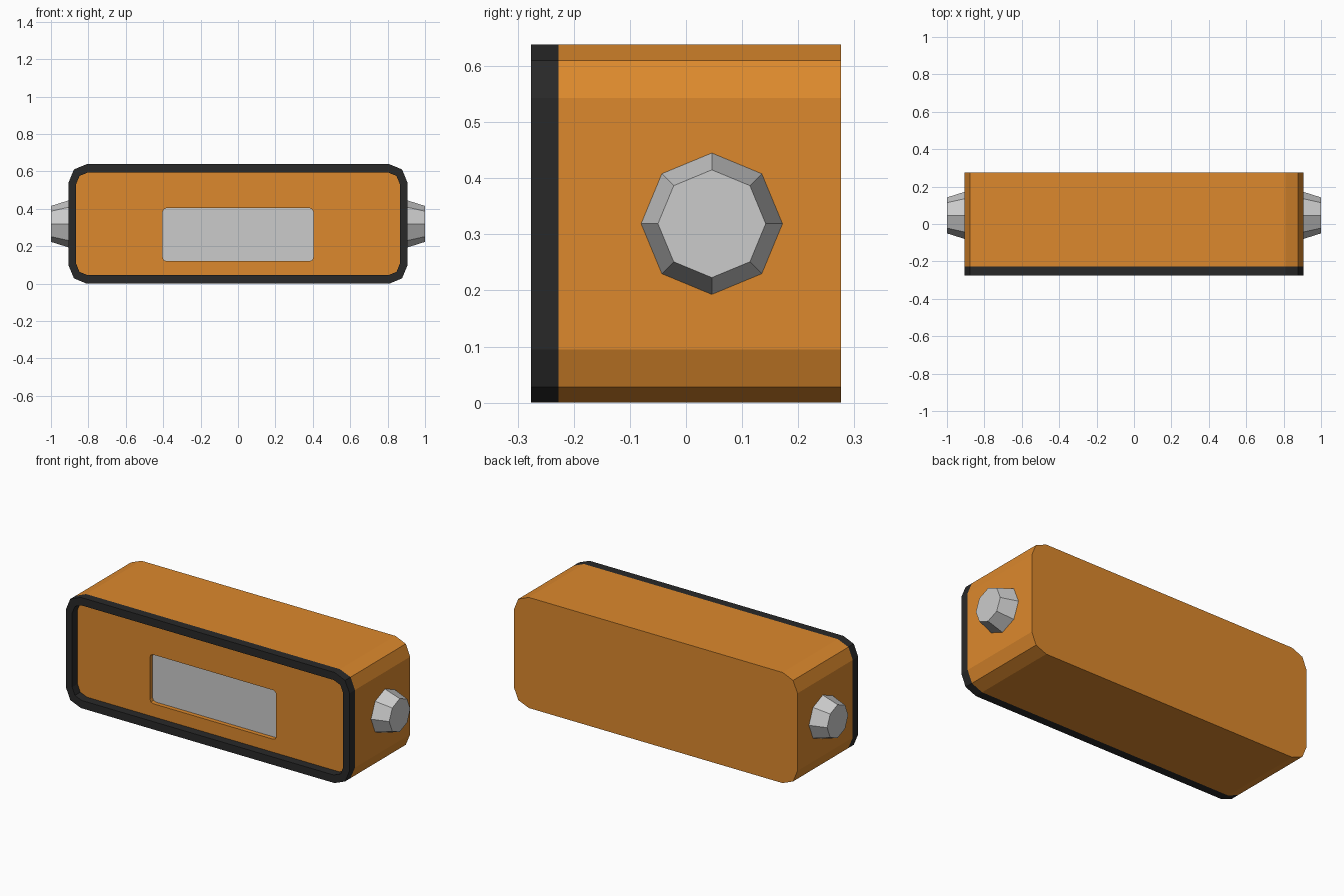
import bpy, bmesh, math
from mathutils import Matrix

if "Cube" in bpy.data.objects:
    bpy.data.objects.remove(bpy.data.objects["Cube"])

ZC = 0.319  # mid height


def material(name, color):
    m = bpy.data.materials.new(name)
    m.diffuse_color = color
    m.use_nodes = True
    m.node_tree.nodes["Principled BSDF"].inputs["Base Color"].default_value = m.diffuse_color
    return m


ORANGE = material("orange_shell", (0.72, 0.25, 0.026, 1))
BLACK = material("black_trim", (0.022, 0.022, 0.022, 1))


def rounded_rect(hw, z0, z1, r, segs=2):
    """Outline in the x-z plane with segmented round corners."""
    pts = []
    for i, (cx, cz) in enumerate([(hw - r, z1 - r), (r - hw, z1 - r),
                                  (r - hw, z0 + r), (hw - r, z0 + r)]):
        for k in range(segs + 1):
            a = math.pi / 2 * (i + k / segs)
            pts.append((cx + r * math.cos(a), cz + r * math.sin(a)))
    return pts


def loft(name, rings, mat=None, cap_start=False, cap_end=False, closed=False):
    """Join successive (outline, y) rings with quads."""
    bm = bmesh.new()
    loops = [[bm.verts.new((x, y, z)) for x, z in pts] for pts, y in rings]
    pairs = list(zip(loops, loops[1:]))
    if closed:
        pairs.append((loops[-1], loops[0]))
    n = len(loops[0])
    for a, b in pairs:
        for i in range(n):
            j = (i + 1) % n
            bm.faces.new((a[i], a[j], b[j], b[i]))
    if cap_start:
        bm.faces.new(loops[0])
    if cap_end:
        bm.faces.new(loops[-1][::-1])
    bmesh.ops.recalc_face_normals(bm, faces=bm.faces)
    return add_object(name, bm, mat)


def add_object(name, bm, mat=None):
    me = bpy.data.meshes.new(name)
    bm.to_mesh(me)
    bm.free()
    ob = bpy.data.objects.new(name, me)
    bpy.context.collection.objects.link(ob)
    if mat:
        me.materials.append(mat)
    return ob


outer = rounded_rect(0.905, 0.0, 0.638, 0.095)
inner = rounded_rect(0.865, 0.045, 0.593, 0.06)
window = rounded_rect(0.403, 0.12, 0.403, 0.02)
FRONT, PANEL, BACK, SCREEN = -0.2765, -0.227, 0.2765, -0.2

# Shell: back, sides, front panel and the window recess in one skin
loft("shell", [(outer, BACK), (outer, PANEL), (window, PANEL), (window, SCREEN),
               ], ORANGE, cap_start=True, cap_end=True)

# Raised front rim
loft("front_rim", [(outer, PANEL), (outer, FRONT), (inner, FRONT), (inner, PANEL)],
     BLACK, closed=True)

# Grey display at the bottom of the recess
loft("screen", [(window, SCREEN), (window, SCREEN - 0.002)], cap_start=True, cap_end=True)

# Tapered eight-sided side knobs
for side, label in ((1, "right"), (-1, "left")):
    bm = bmesh.new()
    bmesh.ops.create_cone(bm, cap_ends=True, segments=8, radius1=0.126,
                          radius2=0.096, depth=0.095)
    bmesh.ops.transform(bm, verts=bm.verts, matrix=Matrix.Translation(
        (side * 0.9525, 0.046, ZC)) @ Matrix.Rotation(side * math.pi / 2, 4, 'Y'))
    add_object(label + "_knob", bm)
